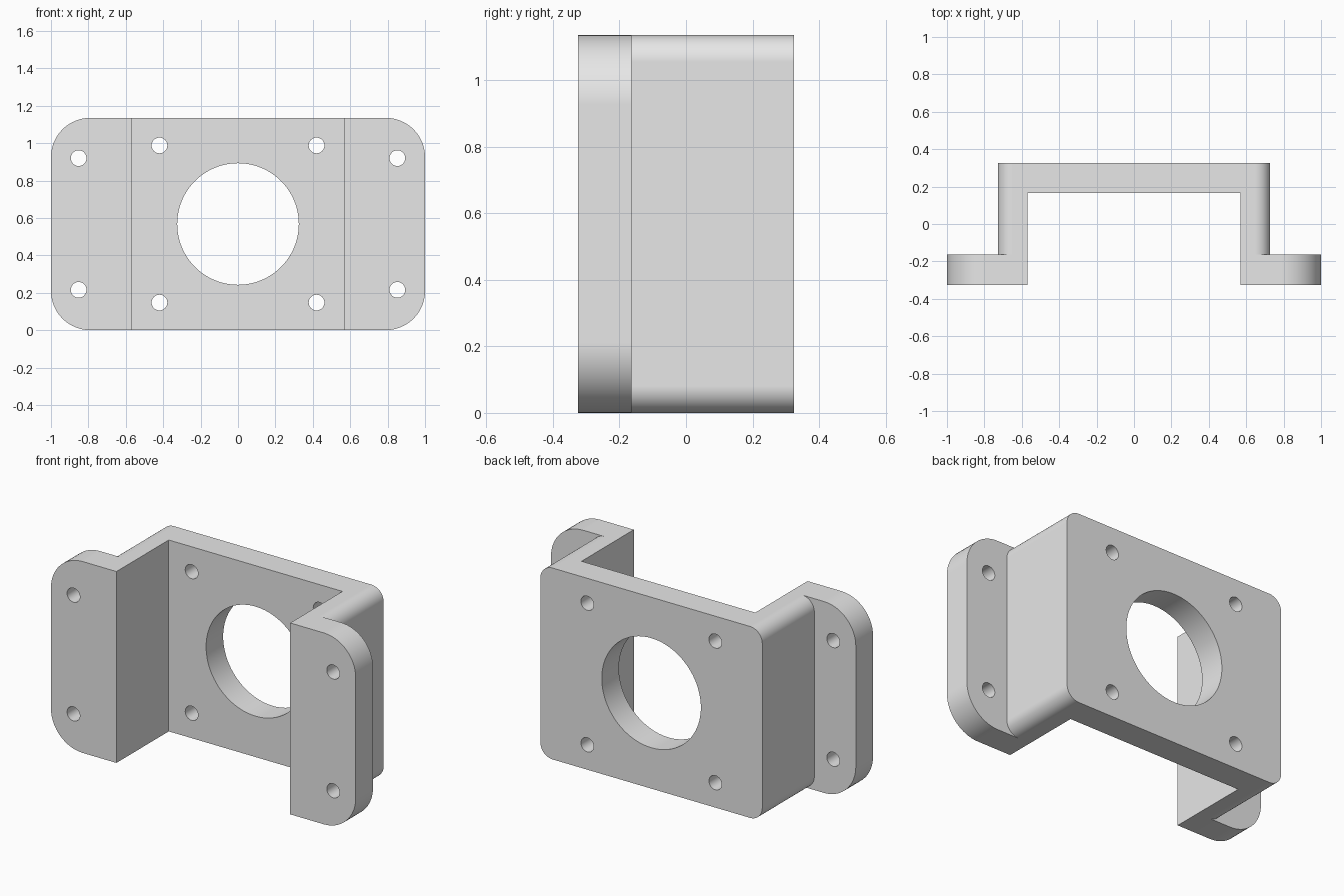
import bpy
import math

cube = bpy.data.objects.get("Cube")
if cube:
    bpy.data.objects.remove(cube, do_unlink=True)

HEIGHT, MID = 1.135, 0.5675
BACK, FRONT, STEP = 0.325, -0.325, -0.163

grey = bpy.data.materials.new("light grey")
grey.use_nodes = True
grey.diffuse_color = (0.8, 0.8, 0.8, 1)
grey.node_tree.nodes["Principled BSDF"].inputs["Base Color"].default_value = (0.8, 0.8, 0.8, 1)


def prism(name, outline, y0, y1):
    """Extrude an outline in the xz plane from y0 to y1."""
    n = len(outline)
    verts = [(x, y, z) for y in (y0, y1) for x, z in outline]
    faces = [list(range(n)), list(range(2 * n - 1, n - 1, -1))]
    faces += [[(i + 1) % n, i, n + i, n + (i + 1) % n] for i in range(n)]
    mesh = bpy.data.meshes.new(name)
    mesh.from_pydata(verts, [], faces)
    mesh.materials.append(grey)
    ob = bpy.data.objects.new(name, mesh)
    bpy.context.collection.objects.link(ob)
    return ob


def rounded(half_width, r, steps=16):
    """Rounded rectangle over the full height."""
    pts = []
    for k, (sx, sz) in enumerate([(1, 1), (-1, 1), (-1, -1), (1, -1)]):
        for i in range(steps + 1):
            a = math.pi / 2 * (k + i / steps)
            pts.append((sx * (half_width - r) + r * math.cos(a),
                        MID + sz * (MID - r) + r * math.sin(a)))
    return pts


def circle(x, z, r, n):
    return [(x + r * math.cos(2 * math.pi * i / n),
             z + r * math.sin(2 * math.pi * i / n)) for i in range(n)]


# Flange slab, joined with the deeper body slab
bracket = prism("mounting_bracket", rounded(1.0, 0.21), FRONT, STEP)
body = prism("body_slab", rounded(0.728, 0.08), -0.25, BACK)

# Open channel between the side walls
w = 0.57
channel = prism("channel_cutter", [(w, -1), (w, 2), (-w, 2), (-w, -1)], -1, 0.165)

# Centre bore and screw holes
holes = [prism("bore_cutter", circle(0, MID, 0.325, 96), -1, 1)]
for dx, dz in [(0.42, 0.42), (0.852, 0.352)]:
    for sx in (-1, 1):
        for sz in (-1, 1):
            holes.append(prism("screw_cutter", circle(sx * dx, MID + sz * dz, 0.042, 32), -1, 1))

tools = [(body, 'UNION')] + [(c, 'DIFFERENCE') for c in [channel] + holes]
for tool, operation in tools:
    tool.hide_render = True
    mod = bracket.modifiers.new(tool.name, 'BOOLEAN')
    mod.operation, mod.solver, mod.object = operation, 'EXACT', tool

# Bake the cuts and drop the helpers
graph = bpy.context.evaluated_depsgraph_get()
final = bpy.data.meshes.new_from_object(bracket.evaluated_get(graph))
bracket.modifiers.clear()
bracket.data = final
for tool, _ in tools:
    bpy.data.objects.remove(tool, do_unlink=True)

# Smooth fillets and bores, flat faces kept flat
bpy.ops.object.select_all(action='DESELECT')
bracket.select_set(True)
bpy.context.view_layer.objects.active = bracket
bpy.ops.object.shade_smooth_by_angle(angle=math.radians(30))
normals = bracket.modifiers.new("flat_normals", 'WEIGHTED_NORMAL')
normals.keep_sharp = True
